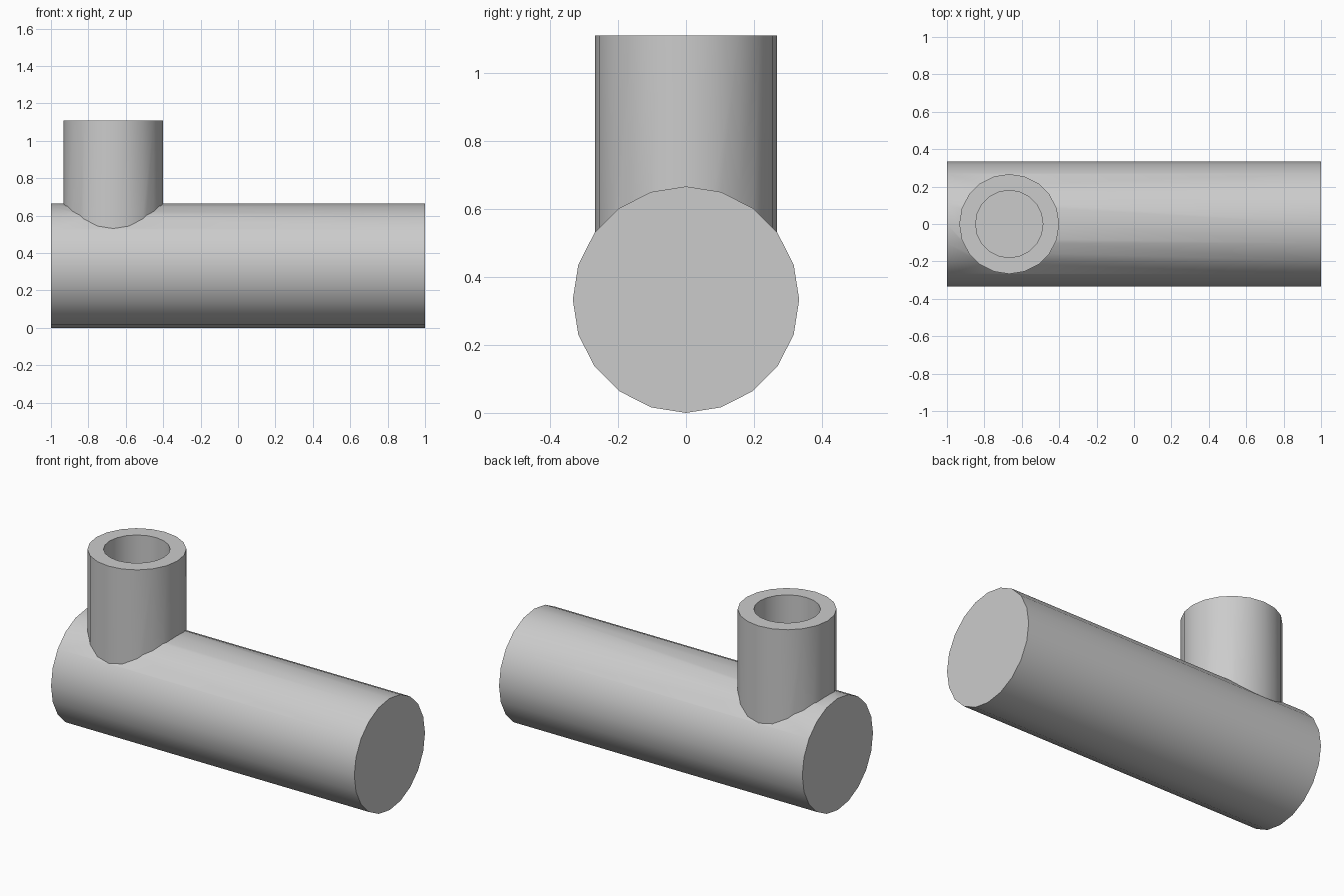
import bpy
from math import pi

SIDES = 20
R_BODY = 0.333
PIPE_X = -0.667
TOP = 1.11

cube = bpy.data.objects.get("Cube")
if cube:
    bpy.data.objects.remove(cube, do_unlink=True)

grey = bpy.data.materials.new("plain grey")
grey.use_nodes = True
colour = (0.6, 0.6, 0.6, 1)
grey.diffuse_color = colour
grey.node_tree.nodes["Principled BSDF"].inputs["Base Color"].default_value = colour


def cylinder(name, radius, length, location, rotation=(0, 0, 0)):
    bpy.ops.mesh.primitive_cylinder_add(vertices=SIDES, radius=radius, depth=length,
                                        location=location, rotation=rotation)
    obj = bpy.context.object
    obj.name = name
    obj.data.materials.append(grey)
    return obj


def upright(name, radius, bottom, top):
    return cylinder(name, radius, top - bottom, (PIPE_X, 0, (top + bottom) / 2))


def combine(target, tool, operation):
    """Merge or cut with the tool, then discard it."""
    mod = target.modifiers.new(operation.lower(), "BOOLEAN")
    mod.operation = operation
    mod.solver = "EXACT"
    mod.object = tool
    bpy.ops.object.select_all(action="DESELECT")
    target.select_set(True)
    bpy.context.view_layer.objects.active = target
    bpy.ops.object.modifier_apply(modifier=mod.name)
    bpy.data.objects.remove(tool, do_unlink=True)


# Solid horizontal body with a corner along its top line
body = cylinder("body_with_upright_pipe", R_BODY, 2, (0, 0, R_BODY), (0, pi / 2, 0))

# Upright pipe growing out of one end of the body
combine(body, upright("upright_pipe", 0.267, R_BODY, TOP), "UNION")

# Blind bore down the pipe
bore = upright("bore_cutter", 0.18, 0.5, TOP + 0.2)
bore.hide_render = True
combine(body, bore, "DIFFERENCE")

# Smooth round walls, sharp rims and seam
bpy.ops.object.shade_smooth_by_angle(angle=pi / 6)
